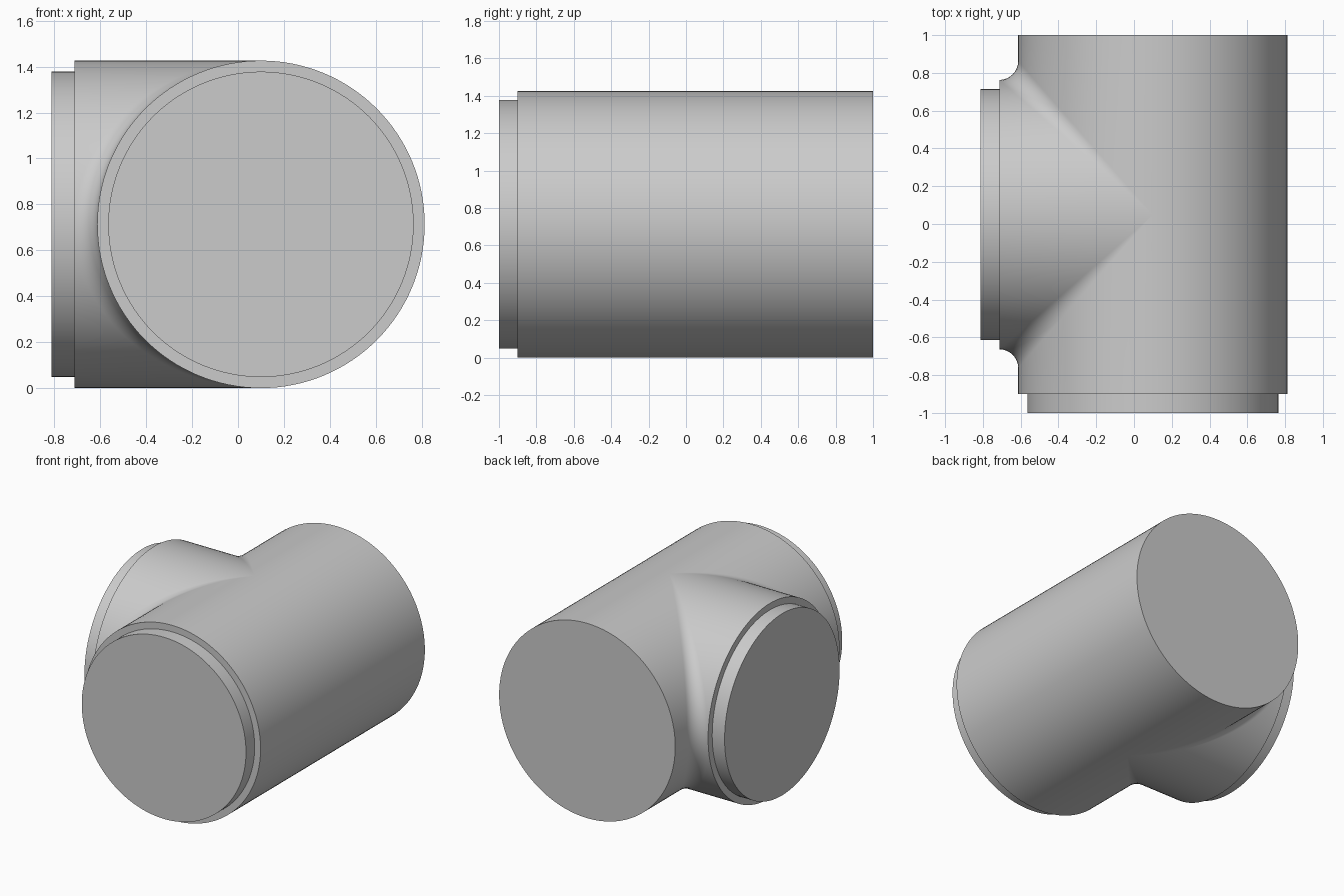
import bpy
import bmesh
from math import sin, cos, pi
from mathutils import Vector, Matrix

cube = bpy.data.objects.get("Cube")
if cube:
    bpy.data.objects.remove(cube, do_unlink=True)

R = 0.713          # pipe radius
FILLET = 0.1       # blend radius between the two pipes
NECK = 0.665       # spigot radius
STEP = 0.1         # spigot length
HALF = 0.95        # half length of the main pipe
REACH = R + FILLET # branch length from the main axis
SEG = 64           # segments per half circle
ARC = 10           # segments across the fillet
CENTRE = Vector((0.1, 0.05, R))

grey = bpy.data.materials.new("light grey")
grey.use_nodes = True
colour = (0.6, 0.6, 0.6, 1)
grey.diffuse_color = colour
grey.node_tree.nodes["Principled BSDF"].inputs["Base Color"].default_value = colour


def finish(name, bm):
    bmesh.ops.remove_doubles(bm, verts=bm.verts, dist=0.0002)
    bmesh.ops.recalc_face_normals(bm, faces=bm.faces)
    mesh = bpy.data.meshes.new(name)
    bm.to_mesh(mesh)
    bm.free()
    mesh.materials.append(grey)
    obj = bpy.data.objects.new(name, mesh)
    bpy.context.collection.objects.link(obj)
    obj.location = CENTRE
    bpy.ops.object.select_all(action="DESELECT")
    obj.select_set(True)
    bpy.context.view_layer.objects.active = obj
    bpy.ops.object.shade_smooth_by_angle(angle=pi / 6)
    return obj


def loft(bm, rows):
    grid = [[bm.verts.new(p) for p in row] for row in rows]
    for a, b in zip(grid, grid[1:]):
        for i in range(len(a) - 1):
            bm.faces.new((a[i], a[i + 1], b[i + 1], b[i]))


def branch_row(t, side):
    """Main pipe end, rolling-ball fillet, then branch end, at one angle."""
    c, s = cos(t), sin(t)
    ball = Vector((-REACH * c, REACH * c, REACH * s))
    to_main, to_branch = Vector((c, 0, -s)), Vector((0, -c, -s))
    row = [Vector((-R * c, HALF, R * s))]
    for k in range(ARC + 1):
        row.append(ball + FILLET * to_main.lerp(to_branch, k / ARC).normalized())
    row.append(Vector((-REACH, R * c, R * s)))
    return [Vector((p.x, p.y * side, p.z)) for p in row]


def back_row(t, side):
    return [(R * cos(t), HALF * side, R * sin(t)), (R * cos(t), 0, R * sin(t))]


# Tee body: both halves of the blended side and the plain side
bm = bmesh.new()
angles = [pi * (i / SEG - 0.5) for i in range(SEG + 1)]
for side in (1, -1):
    loft(bm, [branch_row(t, side) for t in angles])
    loft(bm, [back_row(t, side) for t in angles])
finish("tee_body", bm)


def end_piece(name, profile, matrix):
    """Turn a (radius, height) profile about z and move it to a pipe end."""
    bm = bmesh.new()
    turns = [pi * i / SEG for i in range(2 * SEG + 1)]
    loft(bm, [[(r * cos(t), r * sin(t), h) for r, h in profile] for t in turns])
    bmesh.ops.remove_doubles(bm, verts=bm.verts, dist=0.0002)
    rim = [e for e in bm.edges if e.is_boundary and
           all(abs(v.co.z - profile[-1][1]) < 0.001 for v in e.verts)]
    bmesh.ops.contextual_create(bm, geom=rim)
    bmesh.ops.transform(bm, matrix=matrix, verts=bm.verts)
    finish(name, bm)


# Stepped spigots on the front and the branch, flat cap at the back
spigot = [(R, 0), (NECK, 0), (NECK, STEP)]
end_piece("front_spigot", spigot,
          Matrix.Translation((0, -HALF, 0)) @ Matrix.Rotation(pi / 2, 4, "X"))
end_piece("branch_spigot", spigot,
          Matrix.Translation((-REACH, 0, 0)) @ Matrix.Rotation(-pi / 2, 4, "Y"))

bm = bmesh.new()
bmesh.ops.create_circle(bm, cap_ends=True, segments=2 * SEG, radius=R,
                        matrix=Matrix.Translation((0, HALF, 0)) @ Matrix.Rotation(-pi / 2, 4, "X"))
finish("back_cap", bm)
